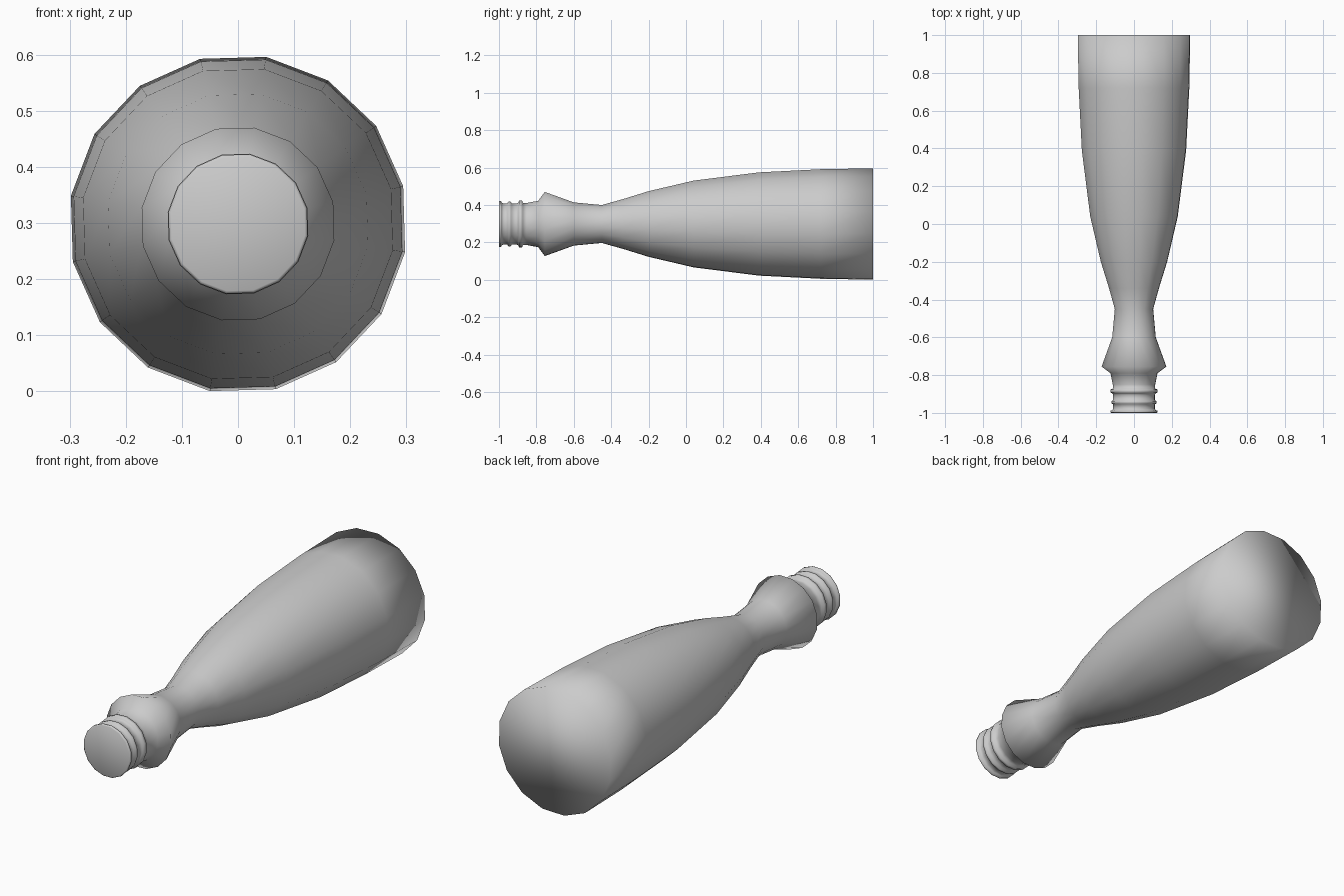
import bpy, bmesh, math

if "Cube" in bpy.data.objects:
    bpy.data.objects.remove(bpy.data.objects["Cube"])

SIDES = 16
PHASE = math.radians(12.9)
AXIS_Z = 0.298


def lathe(name, profile):
    """Revolve (y, radius) points about the lying axis and cap both ends."""
    bm = bmesh.new()
    rings = []
    for y, r in profile:
        angles = [PHASE + 2 * math.pi * i / SIDES for i in range(SIDES)]
        rings.append([bm.verts.new((r * math.cos(a), y, AXIS_Z + r * math.sin(a)))
                      for a in angles])
    for a, b in zip(rings, rings[1:]):
        for i in range(SIDES):
            j = (i + 1) % SIDES
            bm.faces.new((a[i], b[i], b[j], a[j]))
    bm.faces.new(rings[0])
    bm.faces.new(rings[-1])
    bmesh.ops.recalc_face_normals(bm, faces=bm.faces)
    for f in bm.faces:
        f.smooth = True
    mesh = bpy.data.meshes.new(name)
    bm.to_mesh(mesh)
    bm.free()
    obj = bpy.data.objects.new(name, mesh)
    bpy.context.collection.objects.link(obj)
    return obj


# Mouth lip with softened front edge, then the two neck rings
mouth = [(-1.0, 0.121), (-0.997, 0.126), (-0.989, 0.126), (-0.986, 0.117),
         (-0.978, 0.112), (-0.955, 0.112)]
rings = [(-0.949, 0.122), (-0.938, 0.122), (-0.932, 0.112), (-0.905, 0.112),
         (-0.896, 0.117), (-0.892, 0.127), (-0.876, 0.127), (-0.872, 0.114)]
# Flared collar, narrow waist and long swelling body
collar = [(-0.85, 0.114), (-0.79, 0.126), (-0.755, 0.174), (-0.6, 0.117),
          (-0.45, 0.103)]
body = [(-0.34, 0.134), (-0.2, 0.178), (0.04, 0.235), (0.39, 0.28),
        (0.72, 0.297), (1.0, 0.302)]

lathe("bottle", mouth + rings + collar + body)
